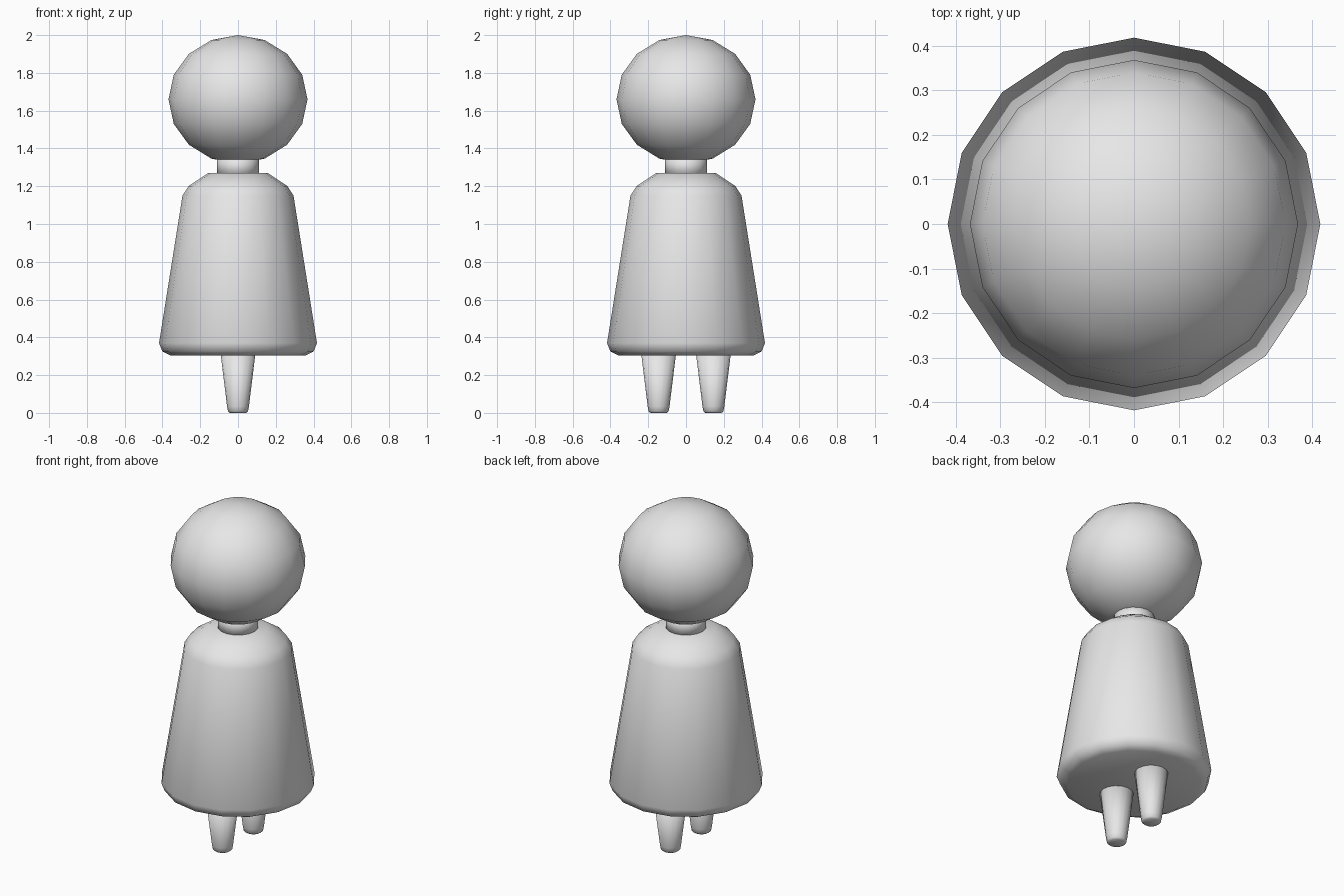
import bpy, math

cube = bpy.data.objects.get("Cube")
if cube:
    bpy.data.objects.remove(cube, do_unlink=True)

grey = bpy.data.materials.new("light_grey")
grey.use_nodes = True
grey.diffuse_color = (0.8, 0.8, 0.8, 1)
grey.node_tree.nodes["Principled BSDF"].inputs["Base Color"].default_value = (0.8, 0.8, 0.8, 1)

SIDES = 16


def finish(obj, name):
    obj.name = name
    obj.data.materials.append(grey)
    for poly in obj.data.polygons:
        poly.use_smooth = True


def turned(name, profile, x=0, y=0):
    """Revolve (radius, height) points around z and cap both ends."""
    verts = [(r * math.cos(math.tau * i / SIDES), r * math.sin(math.tau * i / SIDES), z)
             for r, z in profile for i in range(SIDES)]
    faces = [tuple(range(SIDES))[::-1],
             tuple(range(len(verts) - SIDES, len(verts)))]
    for ring in range(len(profile) - 1):
        a, b = ring * SIDES, (ring + 1) * SIDES
        for i in range(SIDES):
            j = (i + 1) % SIDES
            faces.append((a + i, a + j, b + j, b + i))
    mesh = bpy.data.meshes.new(name)
    mesh.from_pydata(verts, [], faces)
    obj = bpy.data.objects.new(name, mesh)
    obj.location = (x, y, 0)
    bpy.context.collection.objects.link(obj)
    finish(obj, name)


# Flared body with bevelled hem and shoulders
turned("body", [(0.36, 0.305), (0.40, 0.325), (0.418, 0.37),
                (0.294, 1.15), (0.262, 1.2), (0.157, 1.27)])

# Neck
turned("neck", [(0.11, 1.25), (0.11, 1.36)])

# Tapered legs
for name, y in (("front_leg", -0.145), ("back_leg", 0.145)):
    turned(name, [(0.043, 0), (0.053, 0.008), (0.058, 0.035), (0.093, 0.32)], y=y)

# Slightly flattened ball head
bpy.ops.mesh.primitive_uv_sphere_add(segments=SIDES, ring_count=8, radius=1,
                                     location=(0, 0, 1.66))
head = bpy.context.object
head.scale = (0.368, 0.368, 0.34)
finish(head, "head")
